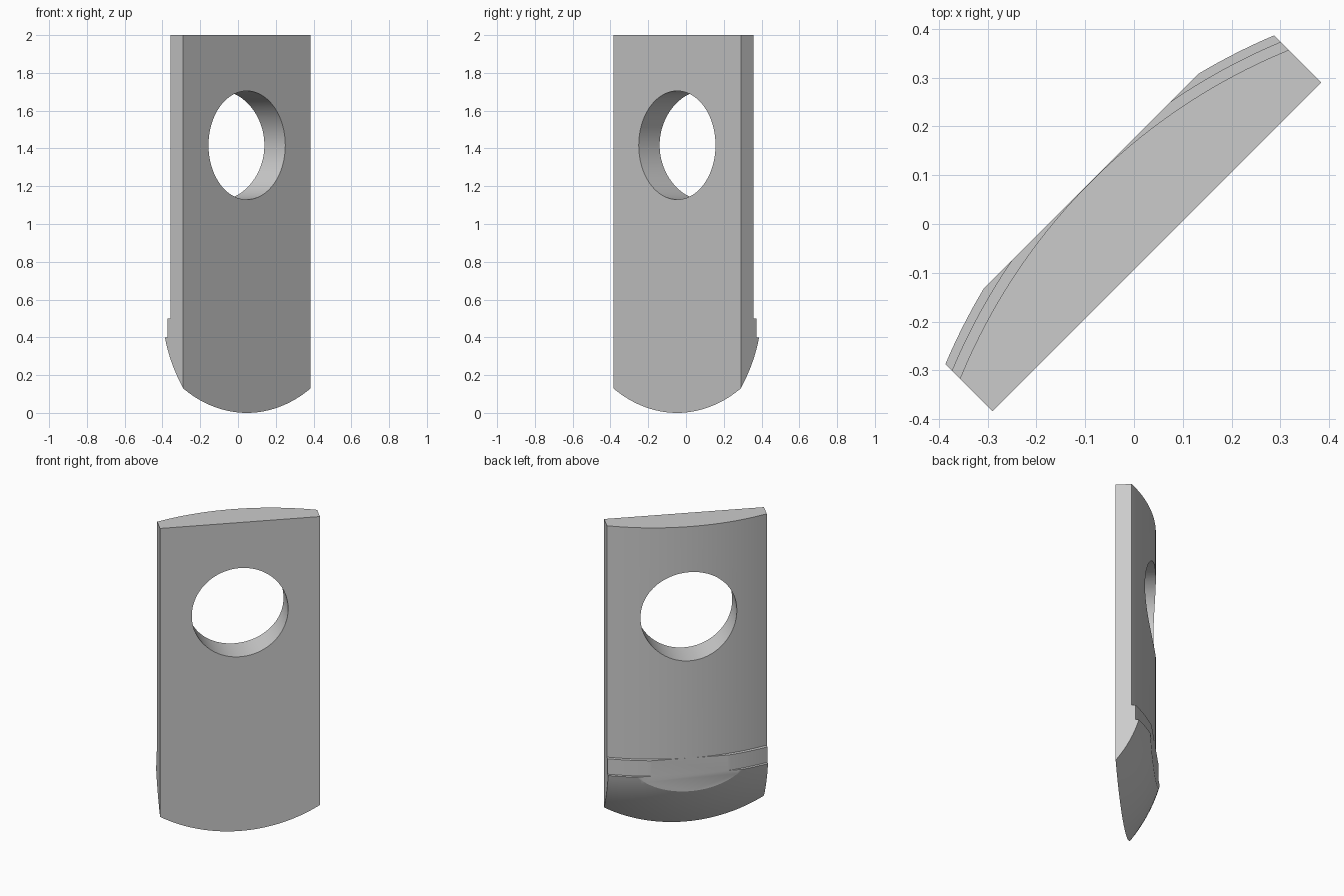
import bpy, bmesh, math
from mathutils import Matrix, Vector

if "Cube" in bpy.data.objects:
    bpy.data.objects.remove(bpy.data.objects["Cube"])

HALF_W, FRONT, BACK = 0.477, -0.0665, 0.124   # plate extents
AXIS_Y = -1.109                               # axis of the curved back
TURN = Matrix.Rotation(math.radians(45), 4, "Z")

steel = bpy.data.materials.new("grey steel")
steel.use_nodes = True
grey = (0.6, 0.6, 0.6, 1)
steel.diffuse_color = grey
steel.node_tree.nodes["Principled BSDF"].inputs["Base Color"].default_value = grey


def make_object(name, bm):
    bmesh.ops.recalc_face_normals(bm, faces=bm.faces)
    mesh = bpy.data.meshes.new(name)
    bm.to_mesh(mesh)
    bm.free()
    mesh.materials.append(steel)
    obj = bpy.data.objects.new(name, mesh)
    bpy.context.collection.objects.link(obj)
    obj.matrix_world = TURN
    return obj


def boolean(obj, cutter, operation):
    mod = obj.modifiers.new(operation.lower(), "BOOLEAN")
    mod.object, mod.operation, mod.solver = cutter, operation, "EXACT"
    bpy.context.view_layer.objects.active = obj
    bpy.ops.object.modifier_apply(modifier=mod.name)
    bpy.data.objects.remove(cutter)


# Turned back: curved bevel, two small steps, then a plain cylinder
bevel = []
for i in range(-2, 17):
    z = i * 0.025
    bevel.append((1.0425 + 0.909 * z - 0.838 * z * z, z))
profile = [(0.8, -0.05)] + bevel + [
    (1.2545, 0.4), (1.2545, 0.5), (1.233, 0.5), (1.233, 2.1), (0.8, 2.1)]

bm = bmesh.new()
sweep = math.radians(60)
start = Matrix.Rotation(-sweep / 2, 4, "Z")
verts = [bm.verts.new(start @ Vector((0, r, z))) for r, z in profile]
face = bm.faces.new(verts)
ret = bmesh.ops.spin(bm, geom=[face] + list(face.edges) + verts, cent=(0, 0, 0),
                     axis=(0, 0, 1), angle=sweep, steps=61)
bmesh.ops.translate(bm, verts=bm.verts, vec=(0, AXIS_Y, 0))
turned_back = make_object("turned_back", bm)

# Flat plate block that the turned shape is trimmed to
bm = bmesh.new()
bmesh.ops.create_cube(bm, size=1)
bmesh.ops.scale(bm, verts=bm.verts, vec=(2 * HALF_W, BACK - FRONT, 2.1))
bmesh.ops.translate(bm, verts=bm.verts, vec=(0, (BACK + FRONT) / 2, 0.95))
plate = make_object("blade_plate", bm)
boolean(plate, turned_back, "INTERSECT")

# Round hole through the upper part
bm = bmesh.new()
bmesh.ops.create_cone(bm, cap_ends=True, segments=96, radius1=0.2875,
                      radius2=0.2875, depth=1,
                      matrix=Matrix.Translation((0, 0, 1.417))
                      @ Matrix.Rotation(math.pi / 2, 4, "X"))
hole = make_object("hole_cutter", bm)
boolean(plate, hole, "DIFFERENCE")

bpy.ops.object.select_all(action="DESELECT")
plate.select_set(True)
bpy.context.view_layer.objects.active = plate
bpy.ops.object.shade_smooth_by_angle(angle=math.radians(20))
